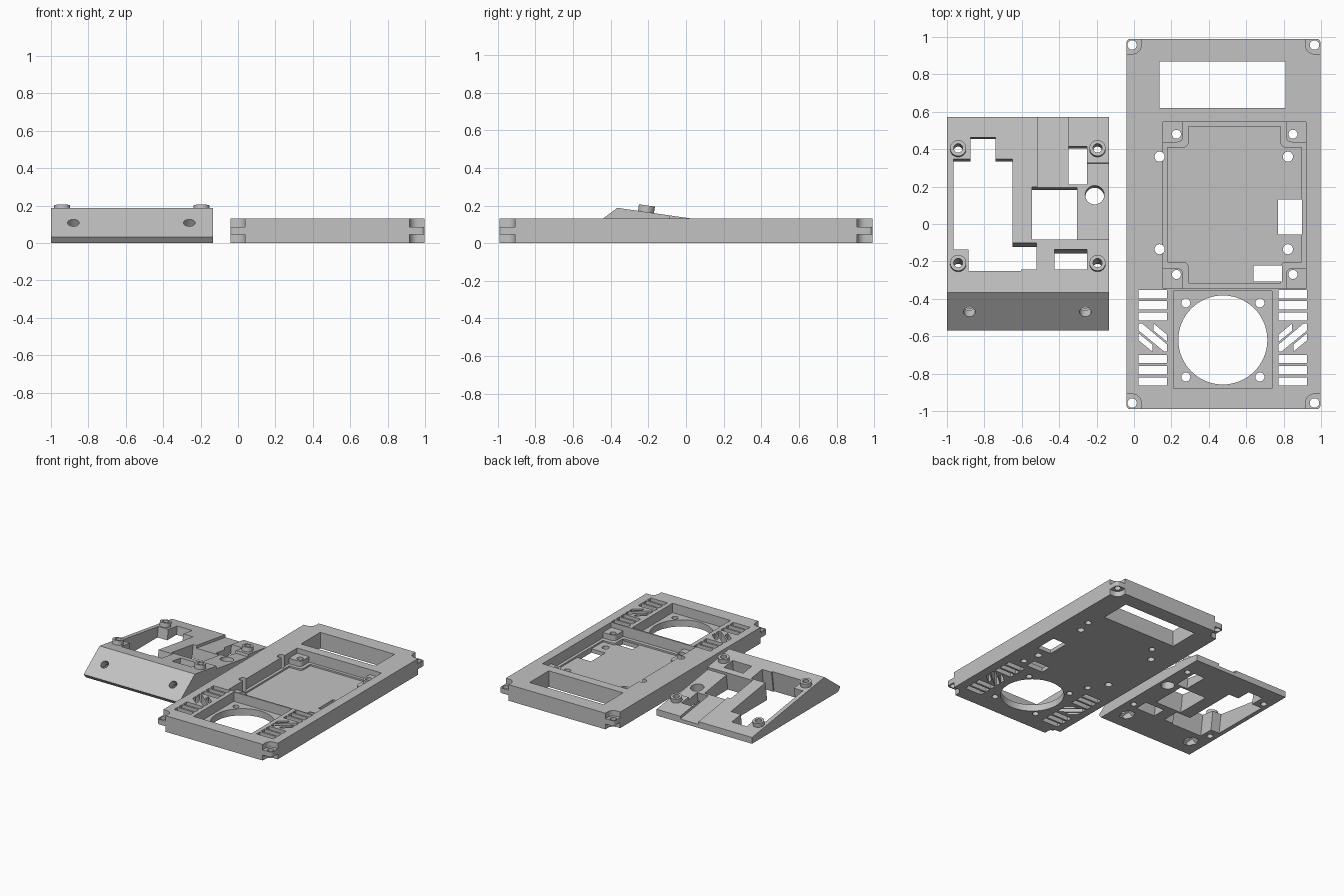
import bpy, bmesh, math
from mathutils import Matrix

if "Cube" in bpy.data.objects:
    bpy.data.objects.remove(bpy.data.objects["Cube"])

grey = bpy.data.materials.new("light_grey")
grey.diffuse_color = (0.54, 0.54, 0.54, 1)
grey.use_nodes = True
grey.node_tree.nodes["Principled BSDF"].inputs["Base Color"].default_value = grey.diffuse_color
IDENT = Matrix.Identity(4)


def prism(name, pts, z0, z1, m=IDENT):
    """Extrude a flat outline from z0 to z1, then place it with m."""
    bm = bmesh.new()
    face = bm.faces.new([bm.verts.new((x, y, z0)) for x, y in pts])
    ext = bmesh.ops.extrude_face_region(bm, geom=[face])
    bmesh.ops.translate(bm, vec=(0, 0, z1 - z0),
                        verts=[v for v in ext["geom"] if isinstance(v, bmesh.types.BMVert)])
    bmesh.ops.recalc_face_normals(bm, faces=bm.faces)
    bm.transform(m)
    mesh = bpy.data.meshes.new(name)
    bm.to_mesh(mesh)
    bm.free()
    mesh.materials.append(grey)
    ob = bpy.data.objects.new(name, mesh)
    bpy.context.collection.objects.link(ob)
    return ob


def rect(x0, x1, y0, y1):
    return [(x0, y0), (x1, y0), (x1, y1), (x0, y1)]


def circle(x, y, r, n=32):
    return [(x + r * math.cos(2 * math.pi * i / n), y + r * math.sin(2 * math.pi * i / n))
            for i in range(n)]


def rounded(x0, x1, y0, y1, r):
    pts = []
    for cx, cy, a in ((x1 - r, y1 - r, 0), (x0 + r, y1 - r, 90),
                      (x0 + r, y0 + r, 180), (x1 - r, y0 + r, 270)):
        for i in range(7):
            t = math.radians(a + i * 15)
            pts.append((cx + r * math.cos(t), cy + r * math.sin(t)))
    return pts


def notched(x0, x1, y0, y1, c, r):
    """Rectangle whose corners are left standing as rounded blocks of size c."""
    pts = []
    for cx, cy, sx, sy in ((x1, y1, -1, -1), (x0, y1, 1, -1), (x0, y0, 1, 1), (x1, y0, -1, 1)):
        arc = [(cx + sx * (c - r + r * math.cos(math.radians(a))),
                cy + sy * (c - r + r * math.sin(math.radians(a)))) for a in range(0, 91, 15)]
        # arc runs from the vertical block side to the horizontal block side
        corner = [(cx + sx * c, cy)] + arc + [(cx, cy + sy * c)]
        pts += corner if sx * sy < 0 else corner[::-1]
    return pts


def combine(target, pts, z0, z1, m=IDENT, op='DIFFERENCE'):
    tool = prism("tool", pts, z0, z1, m)
    mod = target.modifiers.new("bool", 'BOOLEAN')
    mod.operation, mod.solver, mod.object = op, 'EXACT', tool
    bpy.context.view_layer.objects.active = target
    bpy.ops.object.modifier_apply(modifier=mod.name)
    bpy.data.objects.remove(tool, do_unlink=True)


# ---- Main plate ----
plate = prism("main_plate", rounded(-0.04, 0.997, -0.99, 0.99, 0.02), 0, 0.132)

# display window
combine(plate, rect(0.137, 0.81, 0.62, 0.87), -1, 1)

# board pocket: boss tops, shelf, then floor
combine(plate, rect(0.155, 0.92, -0.345, 0.545), 0.09, 1)
combine(plate, notched(0.155, 0.92, -0.345, 0.545, 0.108, 0.03), 0.045, 1)
combine(plate, notched(0.18, 0.895, -0.315, 0.52, 0.112, 0.03), 0.032, 1)
combine(plate, rect(0.77, 0.897, -0.055, 0.13), -1, 0.1)
combine(plate, rect(0.64, 0.79, -0.308, -0.222), -1, 0.1)

# board screw holes
for x in (0.227, 0.85):
    for y in (0.48, -0.27):
        combine(plate, circle(x, y, 0.024), -1, 1)
for x in (0.137, 0.823):
    for y in (0.36, -0.135):
        combine(plate, circle(x, y, 0.027), -1, 1)

# fan recess, opening and screw holes
FX, FY = 0.475, -0.62
combine(plate, rect(0.212, 0.738, -0.88, -0.357), 0.055, 1)
combine(plate, circle(FX, FY, 0.238, 64), -1, 1)
for sx in (-1, 1):
    for sy in (-1, 1):
        combine(plate, circle(FX + sx * 0.198, FY + sy * 0.198, 0.024), -1, 1)

# vents: straight bars and slanted strips, mirrored about the fan
strips = ([(0, 0), (.12, 0), (1, .75), (1, 1), (.9, 1), (0, .25)],
          [(0, .35), (.48, .75), (.48, 1), (0, .6)],
          [(.52, 0), (1, .4), (1, .65), (.52, .25)])
for s in (-1, 1):
    a, b = FX + s * 0.45, FX + s * 0.298
    for y in (-0.375, -0.435, -0.495, -0.722, -0.782, -0.842):
        combine(plate, rect(min(a, b), max(a, b), y - 0.022, y + 0.022), -1, 1)
    for strip in strips:
        combine(plate, [(a + (b - a) * u, -0.532 - 0.15 * v) for u, v in strip], -1, 1)

# corner tabs: cut away above and below, drilled through
for cx, sx in ((-0.01, -1), (0.965, 1)):
    for sy in (-1, 1):
        cy = 0.957 * sy
        xs = sorted((cx - sx * 0.048, cx + sx * 0.3))
        ys = sorted((cy - sy * 0.048, cy + sy * 0.3))
        cut = rounded(*xs, *ys, 0.047)
        combine(plate, cut, 0.087, 1)
        combine(plate, cut, -1, 0.045)
        combine(plate, circle(cx, cy, 0.025), -1, 1)

# ---- Wedge bracket ----
side = [(-0.57, 0.033), (-0.365, 0.188), (0.573, 0.052), (0.573, 0), (-0.545, 0)]
to_yz = Matrix(((0, 0, 1, 0), (1, 0, 0, 0), (0, 1, 0, 0), (0, 0, 0, 1)))
wedge = prism("wedge_bracket", side, -1, -0.135, to_yz)

# frame lying on the sloping top
tilt = math.atan2(0.136, 0.938)
top = Matrix.Translation((0, 0, 0.1351)) @ Matrix.Rotation(-tilt, 4, 'X')

# lowered area with a raised corner block
combine(wedge, [(-0.515, -0.085), (0.1, -0.085), (0.1, 0.33), (-0.35, 0.33),
                (-0.35, 0.8), (-0.515, 0.8)], -0.022, 0.2, top)

# large stepped opening
combine(wedge, [(-.875, .468), (-.74, .468), (-.74, .35), (-.65, .35), (-.65, -.102),
                (-.52, -.102), (-.52, -.245), (-.605, -.245), (-.605, -.255), (-.885, -.255),
                (-.885, -.137), (-.965, -.137), (-.965, .35), (-.875, .35)], -0.5, 0.2, top)
# smaller openings
for r in ((-0.545, -0.305, -0.085, 0.2), (-0.35, -0.25, 0.217, 0.42),
          (-0.425, -0.25, -0.247, -0.137)):
    combine(wedge, rect(*r), -0.5, 0.2, top)
combine(wedge, circle(-0.21, 0.16, 0.051), -0.5, 0.2, top)

# screw bosses
for x in (-0.94, -0.195):
    for y in (0.405, -0.215):
        combine(wedge, circle(x, y, 0.043), -0.015, 0.035, top, 'UNION')
        combine(wedge, circle(x, y, 0.024), -0.5, 0.2, top)

# front screw holes with nut traps behind
for x in (-0.88, -0.26):
    m = Matrix.Translation((x, -0.47, 0.108)) @ Matrix.Rotation(math.atan2(0.155, 0.205), 4, 'X')
    combine(wedge, circle(0, 0, 0.031), -0.3, 0.3, m)
    combine(wedge, circle(0, 0, 0.055, 6), -0.3, -0.055, m)

# crisp edges, smooth bores
for ob in (plate, wedge):
    bpy.ops.object.select_all(action='DESELECT')
    ob.select_set(True)
    bpy.context.view_layer.objects.active = ob
    bpy.ops.object.shade_smooth_by_angle(angle=math.radians(30))
